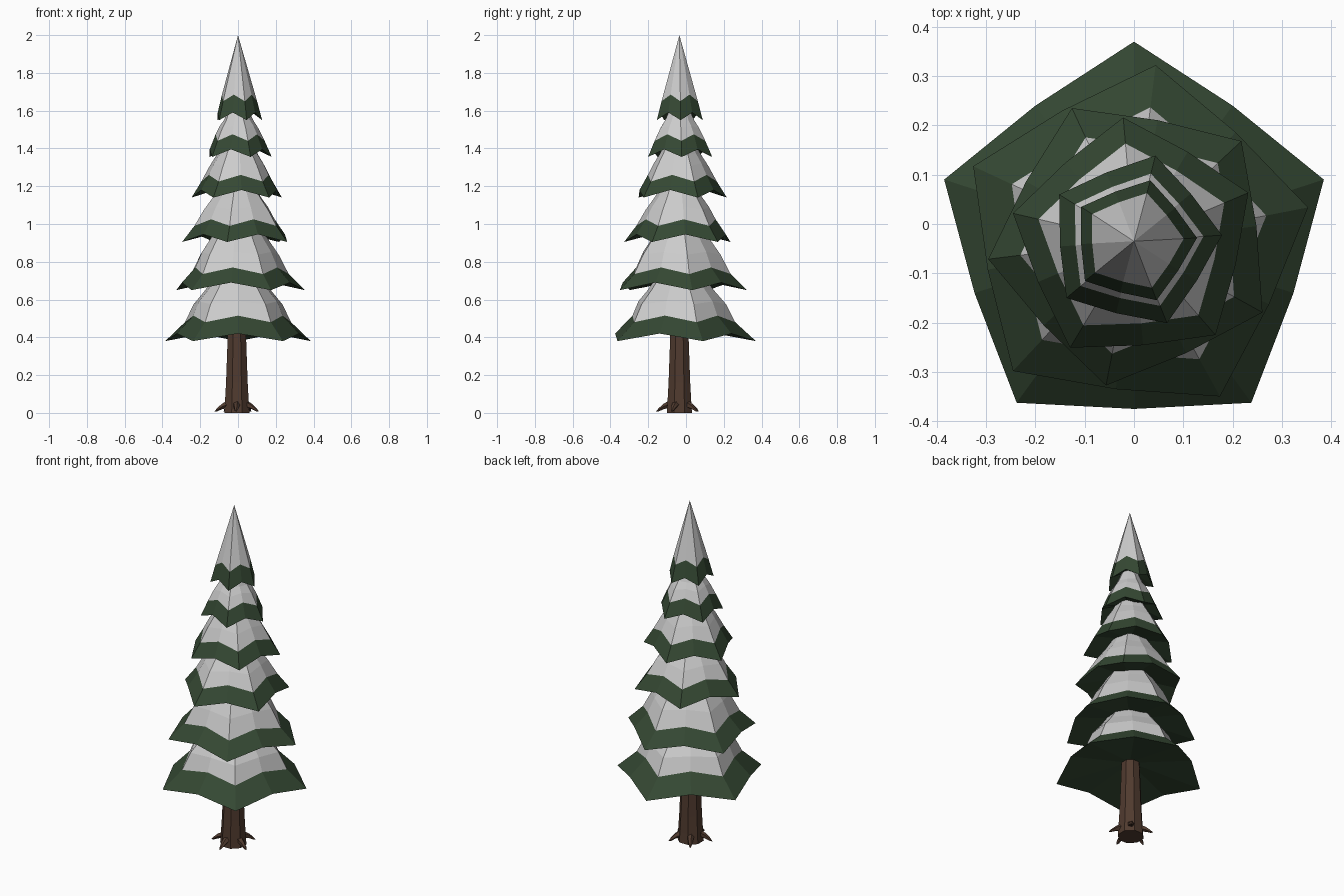
import bpy, bmesh
from math import sin, cos, radians, pi
from mathutils import Vector

if "Cube" in bpy.data.objects:
    bpy.data.objects.remove(bpy.data.objects["Cube"])

CX, CY = 0.0, -0.035


def material(name, rgb):
    m = bpy.data.materials.new(name)
    m.diffuse_color = (*rgb, 1)
    m.use_nodes = True
    m.node_tree.nodes["Principled BSDF"].inputs["Base Color"].default_value = m.diffuse_color
    return m


GREEN = material("needles", (0.035, 0.065, 0.033))
BROWN = material("bark", (0.08, 0.043, 0.028))


def loft(name, rings, mat=None, cap_start=False, cap_end=False):
    """Skin a list of point rings; a ring of one point closes to a tip."""
    bm = bmesh.new()
    vr = [[bm.verts.new(p) for p in ring] for ring in rings]
    for a, b in zip(vr, vr[1:]):
        n = len(a)
        for i in range(n):
            j = (i + 1) % n
            if len(b) == 1:
                bm.faces.new((a[i], a[j], b[0]))
            else:
                bm.faces.new((a[i], a[j], b[j], b[i]))
    if cap_start:
        bm.faces.new(vr[0][::-1])
    if cap_end:
        bm.faces.new(vr[-1])
    me = bpy.data.meshes.new(name)
    bm.to_mesh(me)
    bm.free()
    ob = bpy.data.objects.new(name, me)
    bpy.context.collection.objects.link(ob)
    if mat:
        me.materials.append(mat)
    return ob


def star(r, z, angle, lift=0.0, pinch=0.84):
    """Ten points: five drooping tips and five raised points between them."""
    pts = []
    for i in range(10):
        a = radians(angle + 36 * i)
        rr = r * (pinch if i % 2 else 1)
        pts.append((CX + rr * cos(a), CY + rr * sin(a), z + (lift if i % 2 else 0)))
    return pts


# Branch tiers: tip radius, tip height, rotation, snow edge ratio, snow height
tiers = [
    (0.405, 0.38, 90, 0.73, 0.27),
    (0.360, 0.65, 83, 0.76, 0.27),
    (0.298, 0.905, 43, 0.78, 0.235),
    (0.252, 1.14, 23, 0.79, 0.23),
    (0.179, 1.355, 4, 0.79, 0.195),
    (0.128, 1.55, 3, 0.79, 0.45),
]
for k, (r, z, ang, q, h) in enumerate(tiers, 1):
    band = 0.1 if k in (1, 6) else 0.085
    edge = star(r * q, z + band, ang, 0.035)
    # green skirt with a shallow underside
    loft(f"branch_tier_{k}",
         [star(0.04, z + 0.07, ang, 0, 1), star(r, z, ang, 0.04), edge], GREEN)
    # snow cap above the skirt
    if k < 6:
        rings = [edge,
                 star(r * 0.61, z + (band + h) / 2 + 0.01, ang, 0.015, 0.88),
                 star(r * 0.45, z + h, ang, 0.0, 0.92),
                 star(r * 0.2, z + h * 1.5, ang, 0, 0.95)]
        loft(f"snow_tier_{k}", rings, cap_end=True)
    else:
        loft("snow_top", [edge, [(CX, CY, 2.0)]])


# Trunk
def ring(r, z, n=8):
    return [(CX - 0.006 + r * cos(2 * pi * (i + 0.5) / n),
             CY + r * sin(2 * pi * (i + 0.5) / n), z) for i in range(n)]


loft("trunk", [ring(0.072, 0), ring(0.068, 0.06), ring(0.062, 0.16),
               ring(0.052, 0.42), ring(0.045, 0.55)], BROWN, True, True)

# Roots: small tapering prongs bent down to the ground
for k in range(5):
    a = radians(-20 + 72 * k)
    d, s = Vector((cos(a), sin(a), 0)), Vector((-sin(a), cos(a), 0))
    up = Vector((0, 0, 1))
    base = Vector((CX - 0.006, CY, 0))
    rings = []
    for dist, z, w in ((0.045, 0.05, 0.022), (0.085, 0.033, 0.015), (0.11, 0.016, 0.009)):
        c = base + d * dist + up * z
        rings.append([c + s * w * cos(t * pi / 2.5) + up * w * sin(t * pi / 2.5)
                      for t in range(5)])
    rings.append([base + d * 0.125 + up * 0.006])
    loft(f"root_{k + 1}", rings, BROWN, True)
